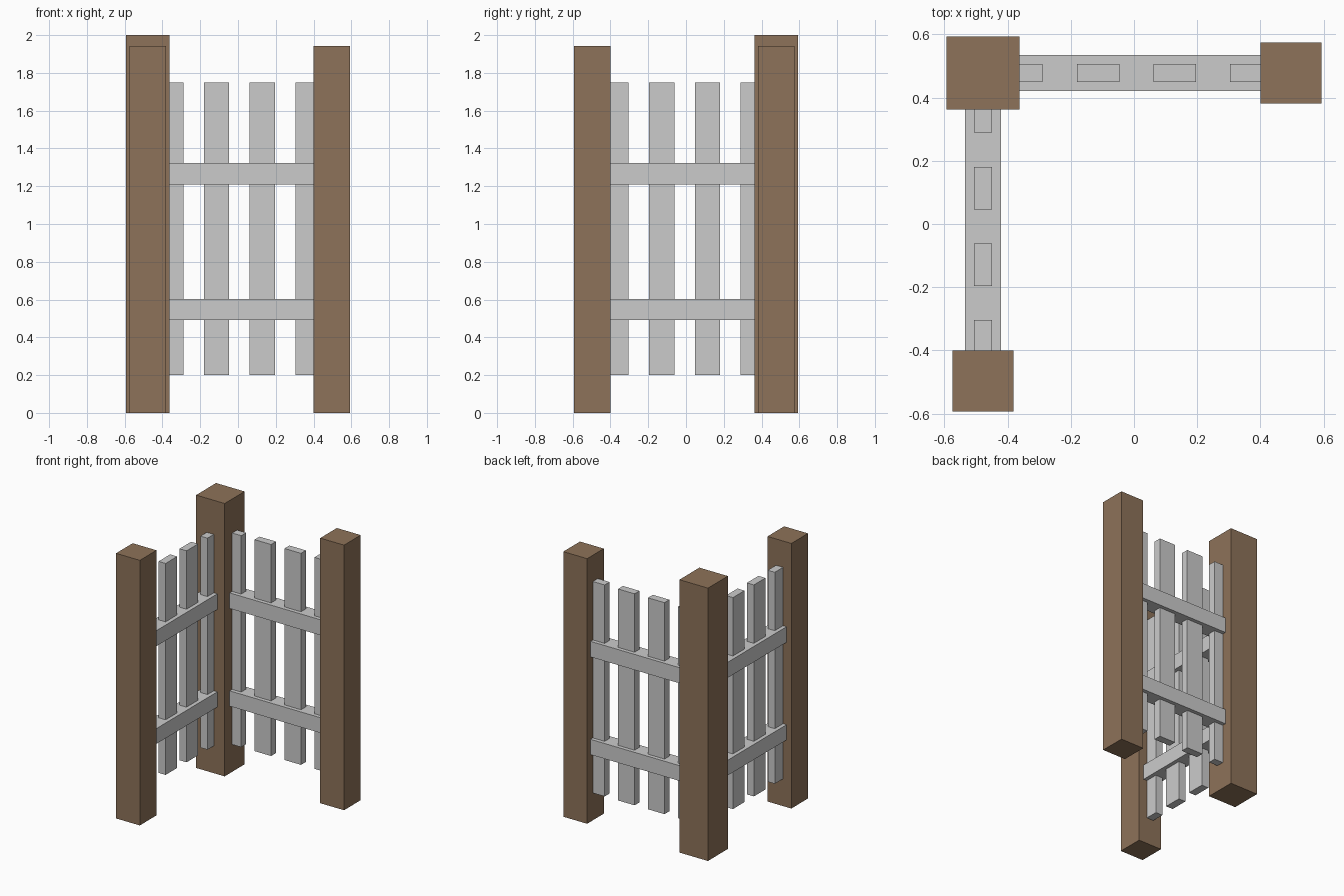
import bpy

if "Cube" in bpy.data.objects:
    bpy.data.objects.remove(bpy.data.objects["Cube"])

wood = bpy.data.materials.new("brown_wood")
wood.diffuse_color = (0.27, 0.17, 0.10, 1)
wood.use_nodes = True
wood.node_tree.nodes["Principled BSDF"].inputs["Base Color"].default_value = wood.diffuse_color


def box(name, x, y, z, mat=None):
    """Box from (min, max) ranges on each axis."""
    bpy.ops.mesh.primitive_cube_add(size=1, location=[sum(r) / 2 for r in (x, y, z)])
    ob = bpy.context.object
    ob.name = name
    ob.scale = [r[1] - r[0] for r in (x, y, z)]
    bpy.ops.object.transform_apply(location=False, rotation=False, scale=True)
    if mat:
        ob.data.materials.append(mat)
    return ob


def both_arms(back_name, side_name, x, y, z, mat=None):
    """Back-arm part plus its twin reflected across the corner diagonal."""
    box(back_name, x, y, z, mat)
    box(side_name, (-y[1], -y[0]), (-x[1], -x[0]), z, mat)


# Posts: tall corner post and two shorter end posts
box("corner_post", (-0.593, -0.362), (0.362, 0.593), (0, 2.0), wood)
both_arms("right_end_post", "front_end_post", (0.4, 0.593), (0.381, 0.574), (0, 1.943), wood)

# Rails, running into the posts
for label, z in (("lower", (0.492, 0.604)), ("upper", (1.208, 1.322))):
    both_arms(f"{label}_back_rail", f"{label}_side_rail", (-0.478, 0.495), (0.421, 0.535), z)

# Evenly spaced slats through the rails; the outer ones are partly inside the posts
for i in range(4):
    cx = -0.356 + i * 0.2425
    both_arms(f"back_slat_{i + 1}", f"side_slat_{i + 1}",
              (cx - 0.067, cx + 0.067), (0.45, 0.507), (0.2, 1.75))
